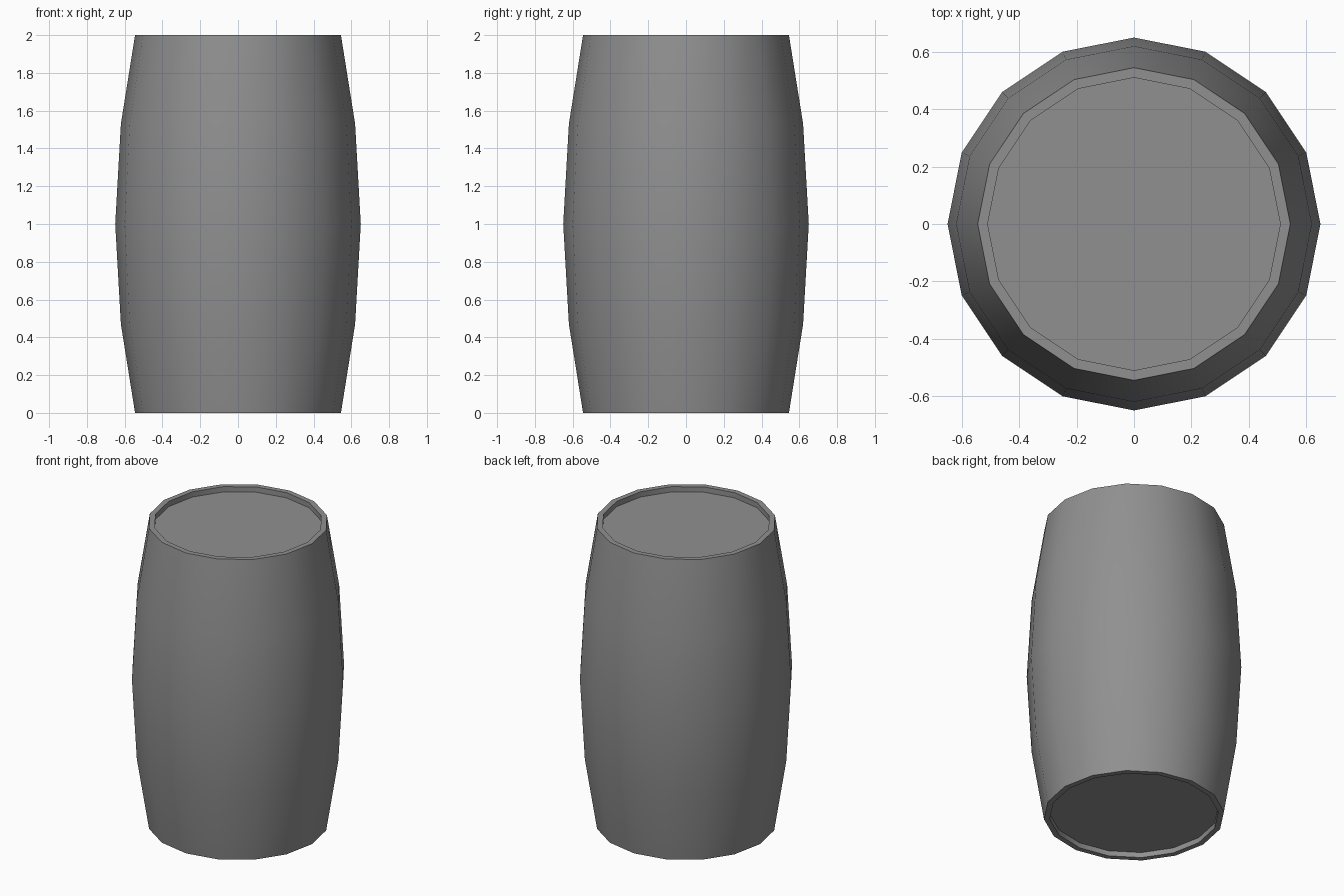
import bpy
import bmesh
import math

SIDES = 16

cube = bpy.data.objects.get("Cube")
if cube:
    bpy.data.objects.remove(cube, do_unlink=True)

# Plain grey surface
grey = bpy.data.materials.new("barrel_grey")
grey.use_nodes = True
colour = (0.28, 0.28, 0.28, 1)
grey.diffuse_color = colour
grey.node_tree.nodes["Principled BSDF"].inputs["Base Color"].default_value = colour

# Profile (radius, height): lower recess, bulging wall, upper recess
lower = [(0.51, 0.035), (0.51, 0), (0.545, 0), (0.62, 0.47)]
upper = [(r, 2 - z) for r, z in reversed(lower)]
profile = lower + [(0.65, 1)] + upper

# Barrel body: turned profile with a flat lid at each end
bm = bmesh.new()
rings = []
for radius, height in profile:
    angles = [math.tau * i / SIDES for i in range(SIDES)]
    rings.append([bm.verts.new((radius * math.cos(a), radius * math.sin(a), height))
                  for a in angles])
for a, b in zip(rings, rings[1:]):
    for i in range(SIDES):
        j = (i + 1) % SIDES
        bm.faces.new((a[i], a[j], b[j], b[i]))
bm.faces.new(rings[0][::-1])
bm.faces.new(rings[-1])
bmesh.ops.recalc_face_normals(bm, faces=bm.faces)

mesh = bpy.data.meshes.new("barrel")
bm.to_mesh(mesh)
bm.free()
mesh.materials.append(grey)
barrel = bpy.data.objects.new("barrel", mesh)
bpy.context.collection.objects.link(barrel)

# Smooth wall, crisp rims
bpy.ops.object.select_all(action="DESELECT")
barrel.select_set(True)
bpy.context.view_layer.objects.active = barrel
bpy.ops.object.shade_smooth_by_angle(angle=math.radians(30))
